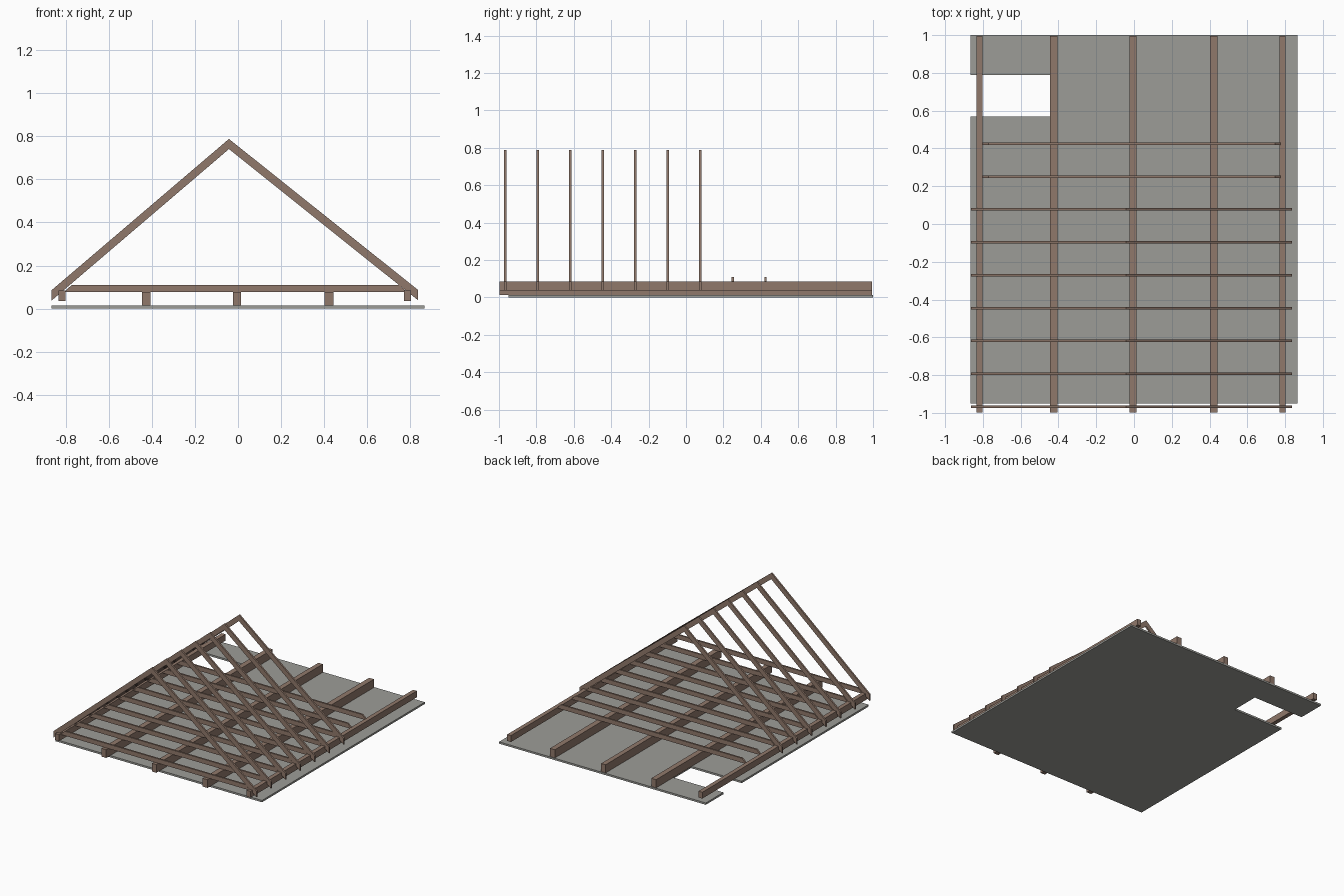
import bpy, bmesh

if "Cube" in bpy.data.objects:
    bpy.data.objects.remove(bpy.data.objects["Cube"])


def material(name, rgb):
    m = bpy.data.materials.new(name)
    m.diffuse_color = (*rgb, 1)
    m.use_nodes = True
    m.node_tree.nodes["Principled BSDF"].inputs["Base Color"].default_value = m.diffuse_color
    return m


WOOD = material("brown timber", (0.28, 0.19, 0.147))
BOARD = material("grey board", (0.335, 0.335, 0.312))


def prism(name, outline, axis, start, end, mat):
    """Extrude a 2D outline: axis 'y' takes (x, z) points, axis 'z' takes (x, y)."""
    def place(p, d):
        return (p[0], d, p[1]) if axis == 'y' else (p[0], p[1], d)
    bm = bmesh.new()
    a = [bm.verts.new(place(p, start)) for p in outline]
    b = [bm.verts.new(place(p, end)) for p in outline]
    bm.faces.new(a)
    bm.faces.new(b[::-1])
    for i in range(len(a)):
        j = (i + 1) % len(a)
        bm.faces.new((a[i], b[i], b[j], a[j]))
    bmesh.ops.recalc_face_normals(bm, faces=bm.faces)
    me = bpy.data.meshes.new(name)
    bm.to_mesh(me)
    bm.free()
    me.materials.append(mat)
    ob = bpy.data.objects.new(name, me)
    bpy.context.collection.objects.link(ob)
    return ob


# Ceiling board with the hatch opening on its left edge
prism("ceiling_board", [(-0.866, -0.95), (0.866, -0.95), (0.866, 1), (-0.866, 1),
                        (-0.866, 0.79), (-0.44, 0.79), (-0.44, 0.57), (-0.866, 0.57)],
      'z', 0, 0.014, BOARD)

# Long beams: raised wall plates outside, deeper joists inside
for name, x0, x1, z0, z1 in (("left_wall_plate", -0.833, -0.801, 0.036, 0.084),
                             ("left_joist", -0.446, -0.406, 0.014, 0.076),
                             ("middle_joist", -0.023, 0.014, 0.014, 0.076),
                             ("right_joist", 0.402, 0.443, 0.014, 0.076),
                             ("right_wall_plate", 0.771, 0.803, 0.036, 0.084)):
    prism(name, [(x0, z0), (x1, z0), (x1, z1), (x0, z1)], 'y', -0.998, 0.995, WOOD)

# Cross ties at every bay, rafter pairs on the first seven
RIDGE = -0.042
HALF = 0.0065
for i in range(9):
    y = -0.967 + i * 0.174
    prism(f"cross_tie_{i + 1}", [(-0.808, 0.076), (0.785, 0.076), (0.747, 0.11), (-0.771, 0.11)],
          'y', y - HALF, y + HALF, WOOD)
    if i < 7:
        for side, eave in (("left", -0.864), ("right", 0.836)):
            prism(f"{side}_rafter_{i + 1}",
                  [(eave, 0.038), (RIDGE, 0.74), (RIDGE, 0.787), (eave, 0.086)],
                  'y', y - HALF, y + HALF, WOOD)
